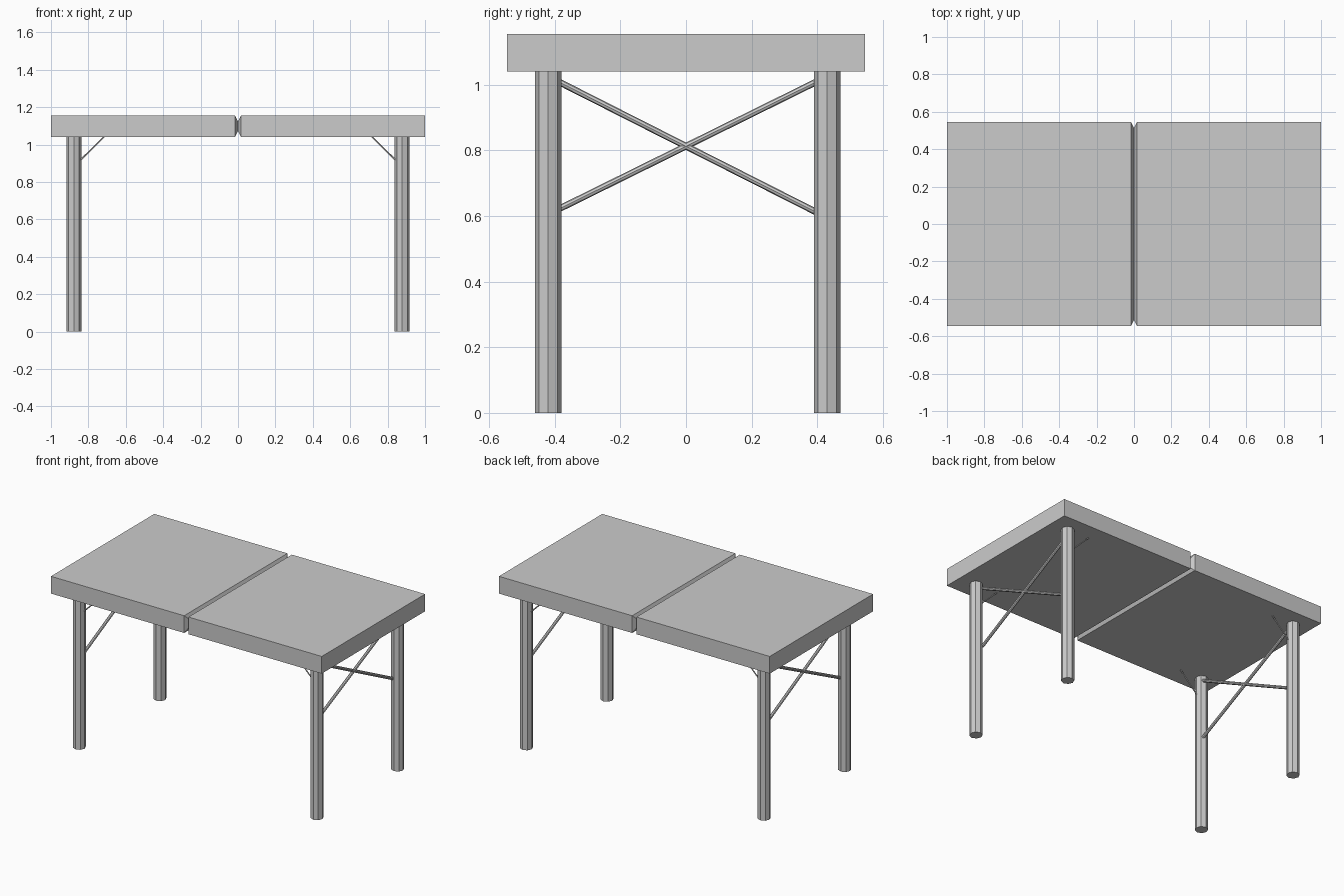
import bpy, bmesh
from mathutils import Vector

if "Cube" in bpy.data.objects:
    bpy.data.objects.remove(bpy.data.objects["Cube"])


def rod(name, a, b, radius, sides):
    a, b = Vector(a), Vector(b)
    d = b - a
    bpy.ops.mesh.primitive_cylinder_add(vertices=sides, radius=radius,
                                        depth=d.length, location=(a + b) / 2)
    ob = bpy.context.object
    ob.name = name
    ob.rotation_mode = 'QUATERNION'
    ob.rotation_quaternion = d.to_track_quat('Z', 'Y')
    return ob


def table_half(name, sx):
    # Loft of rectangles: outer end, chamfer start, inset hinge face
    bm = bmesh.new()
    rings = []
    for x, inset in ((1.0, 0), (0.016, 0), (0.001, 0.03)):
        y, z0, z1 = 0.545 - inset, 1.04 + inset, 1.155 - inset
        rings.append([bm.verts.new((sx * x, py, pz)) for py, pz in
                      ((-y, z0), (y, z0), (y, z1), (-y, z1))])
    for r, s in zip(rings, rings[1:]):
        for i in range(4):
            j = (i + 1) % 4
            bm.faces.new((r[i], r[j], s[j], s[i]))
    bm.faces.new(rings[0])
    bm.faces.new(rings[-1])
    bmesh.ops.recalc_face_normals(bm, faces=bm.faces)
    me = bpy.data.meshes.new(name)
    bm.to_mesh(me)
    bm.free()
    bpy.context.collection.objects.link(bpy.data.objects.new(name, me))


LEG_X, FRONT_Y, BACK_Y = 0.878, -0.42, 0.43

for side, sx in (("left", -1), ("right", 1)):
    table_half(f"{side}_tabletop", sx)

    # Legs with thin folding struts up to the top
    for end, y in (("front", FRONT_Y), ("back", BACK_Y)):
        rod(f"{side}_{end}_leg", (sx * LEG_X, y, 0), (sx * LEG_X, y, 1.042), 0.04, 8)
        rod(f"{side}_{end}_strut", (sx * 0.85, y, 0.91), (sx * 0.713, y, 1.045), 0.004, 6)

    # Crossed braces between each pair of legs
    xa, xb = (0.846, 0.862) if sx > 0 else (0.866, 0.866)
    rod(f"{side}_rising_brace", (sx * xa, -0.40, 0.615), (sx * xb, 0.41, 1.015), 0.01, 8)
    rod(f"{side}_falling_brace", (sx * xa, -0.40, 1.015), (sx * xb, 0.41, 0.605), 0.01, 8)
